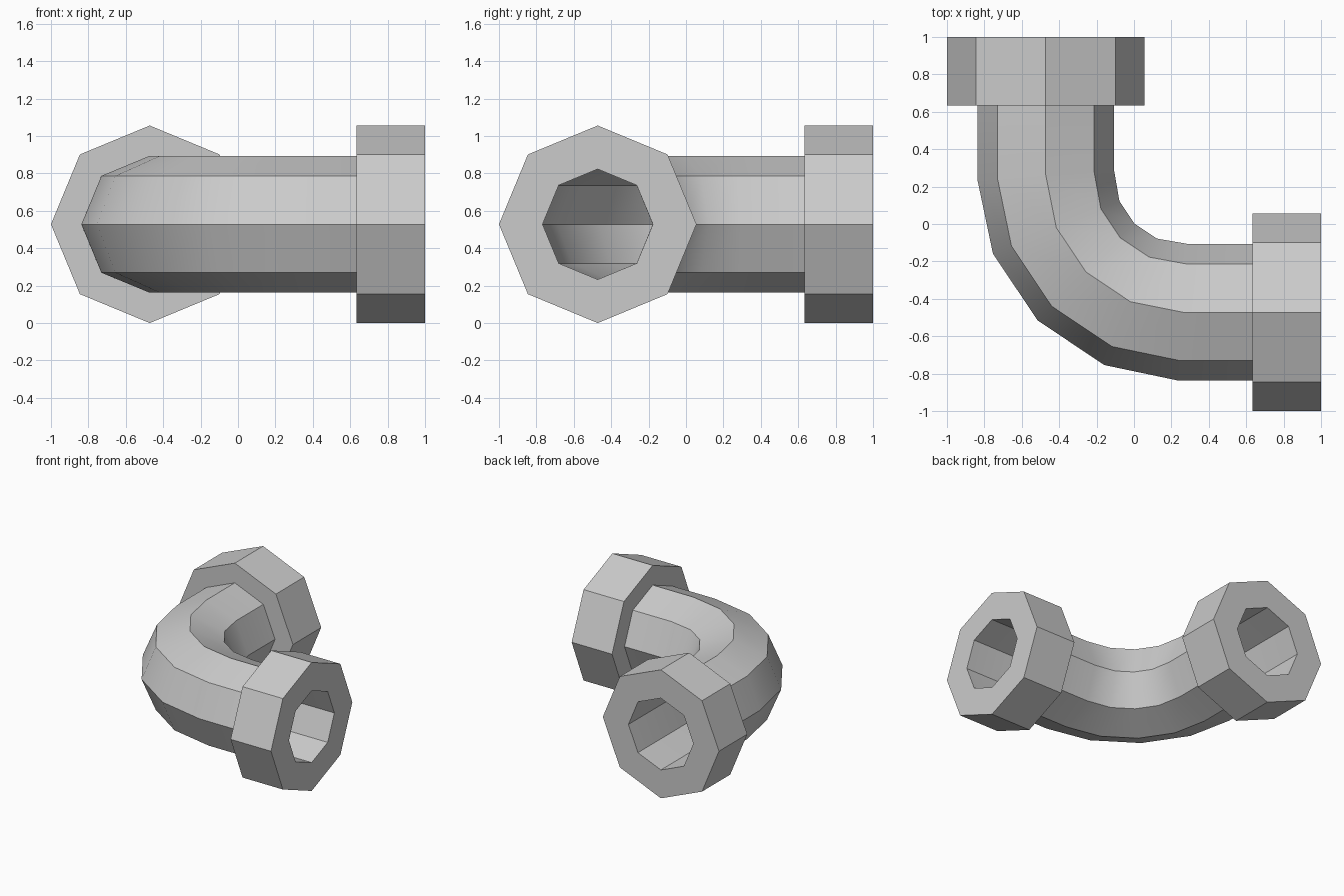
import bpy, bmesh
from math import sin, cos, pi, radians

if "Cube" in bpy.data.objects:
    bpy.data.objects.remove(bpy.data.objects["Cube"])

SIDES = 8
FLANGE_R, PIPE_R, BORE_R = 0.528, 0.366, 0.295
AXIS = FLANGE_R - 1          # offset of both straight runs
BEND_C = 0.263               # centre of the bend, same in x and y
BEND_R = BEND_C - AXIS
FLANGE_IN = 0.633            # inner face of each flange

# Centre line of the elbow: (x, y, angle of the cross-section plane)
back_end = (AXIS, 1.0, 0.0)
back_step = (AXIS, FLANGE_IN, 0.0)
right_step = (FLANGE_IN, AXIS, pi / 2)
right_end = (1.0, AXIS, pi / 2)
bend = []
for i in range(5):
    a = i * pi / 8
    tilt = {0: radians(4.2), 4: -radians(4.2)}.get(i, 0)
    bend.append((BEND_C - BEND_R * cos(a), BEND_C - BEND_R * sin(a), a + tilt))

# Outer skin with stepped flanges, then back through the bore
rings = [(back_end, FLANGE_R), (back_step, FLANGE_R), (back_step, PIPE_R)]
rings += [(p, PIPE_R) for p in bend]
rings += [(right_step, PIPE_R), (right_step, FLANGE_R), (right_end, FLANGE_R)]
rings += [(right_end, BORE_R)]
rings += [(p, BORE_R) for p in reversed(bend)]
rings += [(back_end, BORE_R)]

bm = bmesh.new()


def add_ring(place, radius):
    x, y, a = place
    verts = []
    for k in range(SIDES):
        t = 2 * pi * k / SIDES
        u = radius * cos(t)
        verts.append(bm.verts.new((x - u * cos(a), y - u * sin(a),
                                   FLANGE_R + radius * sin(t))))
    return verts


loops = [add_ring(p, r) for p, r in rings]
for a, b in zip(loops, loops[1:] + loops[:1]):
    for k in range(SIDES):
        n = (k + 1) % SIDES
        bm.faces.new((a[k], a[n], b[n], b[k]))
bmesh.ops.recalc_face_normals(bm, faces=bm.faces)

mesh = bpy.data.meshes.new("pipe_elbow")
bm.to_mesh(mesh)
bm.free()
elbow = bpy.data.objects.new("pipe_elbow", mesh)
bpy.context.collection.objects.link(elbow)

# Smooth along the bend, crisp along the octagon edges
bpy.context.view_layer.objects.active = elbow
elbow.select_set(True)
bpy.ops.object.shade_smooth_by_angle(angle=radians(30))
